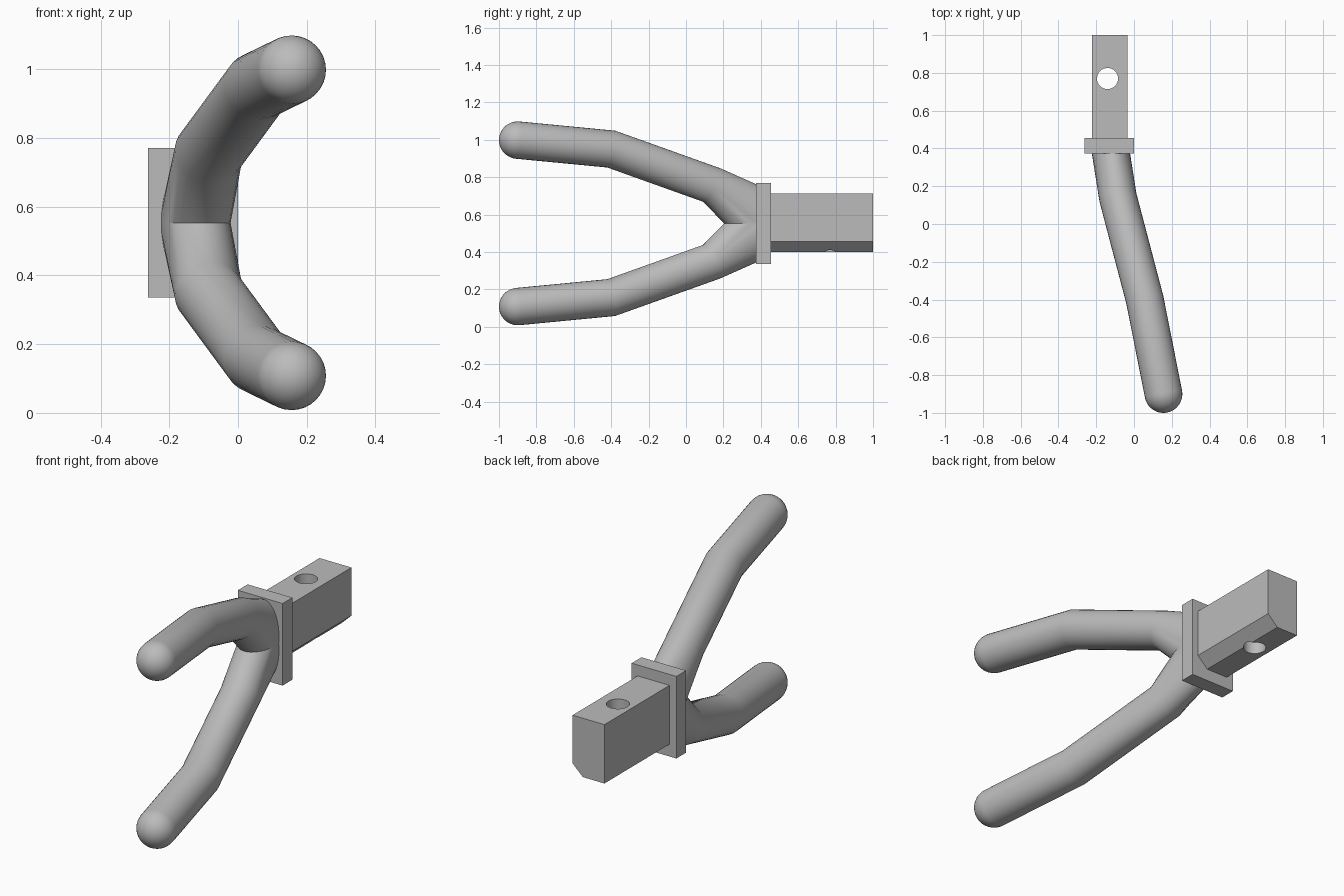
import bpy, bmesh, math
from mathutils import Vector

cube = bpy.data.objects.get("Cube")
if cube:
    bpy.data.objects.remove(cube, do_unlink=True)

MID_Z = 0.553       # height of the mirror plane between the prongs
RADIUS = 0.1
SIDES = 32

grey = bpy.data.materials.new("plain grey")
grey.use_nodes = True
colour = (0.5, 0.5, 0.5, 1)
grey.diffuse_color = colour
grey.node_tree.nodes["Principled BSDF"].inputs["Base Color"].default_value = colour


def make_object(name, bm, location=(0, 0, 0)):
    bmesh.ops.recalc_face_normals(bm, faces=bm.faces)
    mesh = bpy.data.meshes.new(name)
    bm.to_mesh(mesh)
    bm.free()
    obj = bpy.data.objects.new(name, mesh)
    obj.location = location
    mesh.materials.append(grey)
    bpy.context.collection.objects.link(obj)
    return obj


def select(obj):
    bpy.ops.object.select_all(action="DESELECT")
    obj.select_set(True)
    bpy.context.view_layer.objects.active = obj


def apply_and_smooth(obj, modifier):
    select(obj)
    bpy.ops.object.modifier_apply(modifier=modifier.name)
    bpy.ops.object.shade_smooth_by_angle(angle=math.radians(30))


def extrude_profile(name, profile, y0, y1):
    """Extrude an x-z outline along y."""
    bm = bmesh.new()
    face = bm.faces.new([bm.verts.new((x, y0, z)) for x, z in profile])
    moved = bmesh.ops.extrude_face_region(bm, geom=[face])["geom"]
    verts = [v for v in moved if isinstance(v, bmesh.types.BMVert)]
    bmesh.ops.translate(bm, verts=verts, vec=(0, y1 - y0, 0))
    # The extrude keeps the starting face, so both ends stay closed
    if not face.is_valid or len(bm.faces) < len(profile) + 2:
        bmesh.ops.holes_fill(bm, edges=bm.edges)
    return make_object(name, bm)


# Forked prongs: one round-ended mitred tube, mirrored top to bottom
path = [Vector(p) for p in ((0.156, -0.9, 0.998 - MID_Z), (0.057, -0.4, 0.95 - MID_Z),
                            (-0.085, 0.14, 0.757 - MID_Z), (-0.123, 0.38, 0.567 - MID_Z))]
dirs = [(b - a).normalized() for a, b in zip(path, path[1:])]
u = dirs[0].cross(Vector((0, 0, 1))).normalized()
v = u.cross(dirs[0])
circle = [u * math.cos(2 * math.pi * i / SIDES) + v * math.sin(2 * math.pi * i / SIDES)
          for i in range(SIDES)]

rings = []
for step in range(1, 11):                       # rounded tip
    a = step / 10 * math.pi / 2
    rings.append([path[0] + RADIUS * (c * math.sin(a) - dirs[0] * math.cos(a)) for c in circle])
normals = [dirs[0] + dirs[1], dirs[1] + dirs[2], Vector((0, 1, 0))]
for centre, along, normal in zip(path[1:], dirs, normals):
    rings.append([p + along * ((centre - p).dot(normal) / along.dot(normal)) for p in rings[-1]])
flare = 0.193 / max(p.z - path[-1].z for p in rings[-1])
for p in rings[-1]:                             # flared root at the collar
    p.z = path[-1].z + (p.z - path[-1].z) * flare

bm = bmesh.new()
loops = [[bm.verts.new(p) for p in ring] for ring in rings]
pole = bm.verts.new(path[0] - dirs[0] * RADIUS)
for i in range(SIDES):
    j = (i + 1) % SIDES
    bm.faces.new((pole, loops[0][i], loops[0][j]))
    for a, b in zip(loops, loops[1:]):
        bm.faces.new((a[i], b[i], b[j], a[j]))
prongs = make_object("forked_prongs", bm, (0, 0, MID_Z))
mirror = prongs.modifiers.new("mirror", "MIRROR")
mirror.use_axis = (False, False, True)
mirror.use_bisect_axis = (False, False, True)
apply_and_smooth(prongs, mirror)

# Rectangular collar
extrude_profile("collar", [(-0.262, 0.335), (0, 0.335), (0, 0.77), (-0.262, 0.77)], 0.373, 0.455)

# Mounting bar with one chamfered lower edge
bar = extrude_profile("mounting_bar", [(-0.222, 0.4), (-0.095, 0.4), (-0.035, 0.457),
                                       (-0.035, 0.712), (-0.222, 0.712)], 0.45, 1.0)

# Round pin hole through the bar
bpy.ops.mesh.primitive_cylinder_add(vertices=SIDES, radius=0.056, depth=1,
                                    location=(-0.14, 0.77, 0.55))
cutter = bpy.context.object
cutter.name = "hole_cutter"
cutter.hide_render = True
cutter.data.materials.append(grey)
cut = bar.modifiers.new("pin_hole", "BOOLEAN")
cut.operation = "DIFFERENCE"
cut.solver = "EXACT"
cut.object = cutter
apply_and_smooth(bar, cut)
bpy.data.objects.remove(cutter, do_unlink=True)
